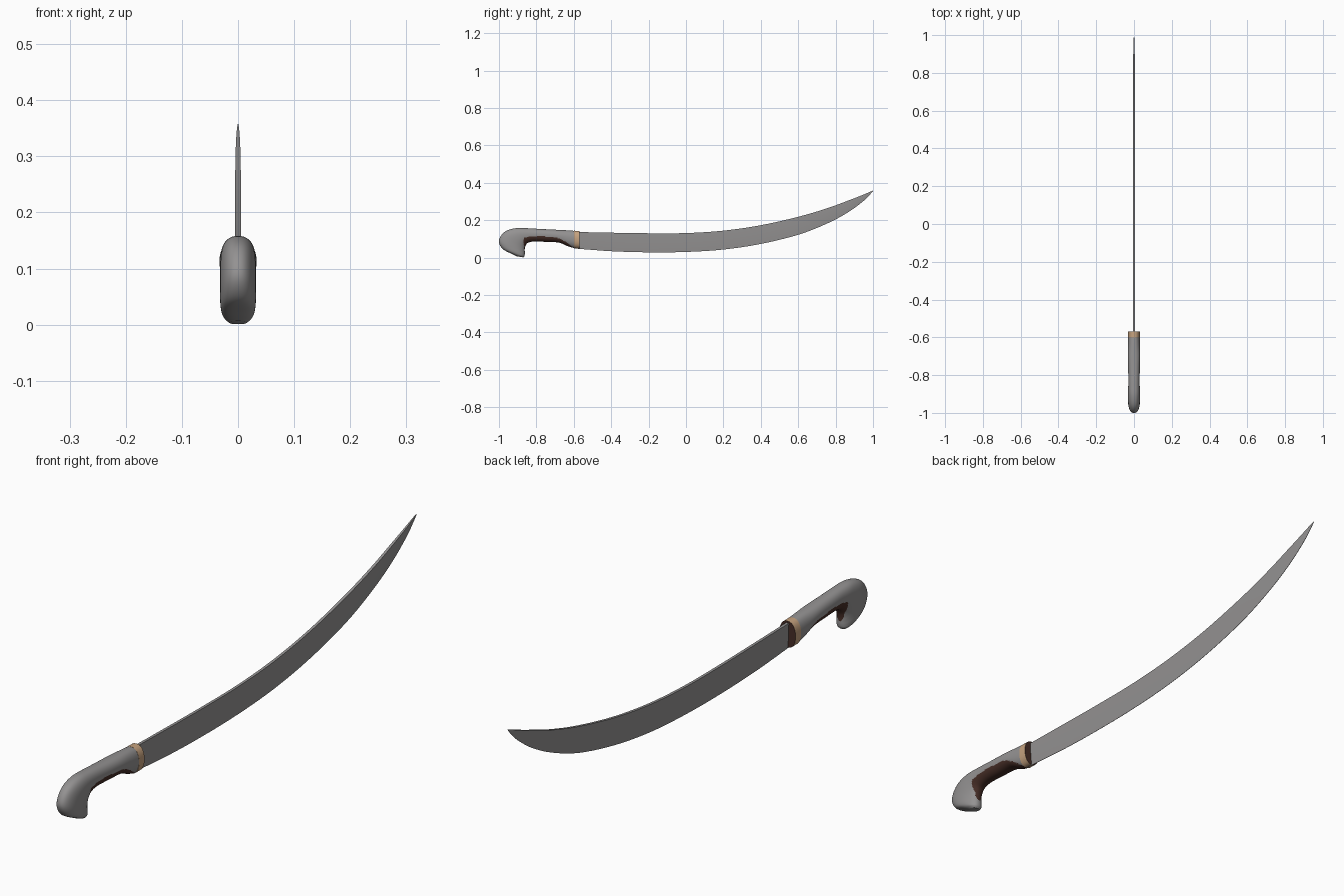
import bpy, bmesh, math

if "Cube" in bpy.data.objects:
    bpy.data.objects.remove(bpy.data.objects["Cube"])

def material(name, rgb):
    m = bpy.data.materials.new(name)
    m.diffuse_color = (*rgb, 1)
    m.use_nodes = True
    m.node_tree.nodes["Principled BSDF"].inputs["Base Color"].default_value = m.diffuse_color
    return m

GREY = material("steel grey", (0.295, 0.287, 0.287))
BROWN = material("dark brown", (0.062, 0.027, 0.02))
TAN = material("tan", (0.56, 0.36, 0.21))

def spline(pts, steps):
    """Catmull-Rom through tuples of any length."""
    out = []
    for i in range(len(pts) - 1):
        a, b, c, d = (pts[max(i - 1, 0)], pts[i], pts[i + 1], pts[min(i + 2, len(pts) - 1)])
        for s in range(steps):
            t = s / steps
            out.append(tuple(0.5 * (2 * q + (r - p) * t + (2 * p - 5 * q + 4 * r - u) * t * t
                             + (3 * q - p - 3 * r + u) * t ** 3) for p, q, r, u in zip(a, b, c, d)))
    return out + [pts[-1]]

def loft(name, rings, mats, rule=None, angle=40):
    """Skin closed rings, cap both ends; rule(segment, side) picks the material."""
    bm = bmesh.new()
    vs = [[bm.verts.new(p) for p in r] for r in rings]
    n = len(rings[0])
    for i in range(len(vs) - 1):
        for j in range(n):
            k = (j + 1) % n
            f = bm.faces.new((vs[i][j], vs[i][k], vs[i + 1][k], vs[i + 1][j]))
            f.material_index = rule(i, j) if rule else 0
    for i, r in ((-1, vs[0]), (len(vs), vs[-1])):
        f = bm.faces.new(r)
        f.material_index = rule(i, 0) if rule else 0
    bmesh.ops.recalc_face_normals(bm, faces=bm.faces)
    me = bpy.data.meshes.new(name)
    bm.to_mesh(me)
    bm.free()
    for m in mats:
        me.materials.append(m)
    ob = bpy.data.objects.new(name, me)
    bpy.context.collection.objects.link(ob)
    bpy.ops.object.select_all(action='DESELECT')
    ob.select_set(True)
    bpy.context.view_layer.objects.active = ob
    bpy.ops.object.shade_smooth_by_angle(angle=math.radians(angle))
    return ob

N = 64

def height(a):
    return 0.5 + 0.5 * math.copysign(abs(math.cos(a)) ** 0.92, math.cos(a))

def oval(ty, tz, by, bz, w):
    """Squarish oval standing between a top and a bottom point."""
    ring = []
    for j in range(N):
        a = 2 * math.pi * j / N
        s, h = math.sin(a), height(a)
        x = w * math.copysign(abs(s) ** 0.85, s)
        ring.append((x, by + (ty - by) * h, bz + (tz - bz) * h))
    return ring

# Blade: thick spine tapering to a sharp lower edge (y, spine z, edge z, half thickness)
blade = spline([(-0.60, 0.137, 0.049, 0.005), (-0.4, 0.133, 0.034, 0.005), (-0.2, 0.13, 0.028, 0.005),
                (0.0, 0.131, 0.03, 0.005), (0.2, 0.144, 0.043, 0.005), (0.4, 0.173, 0.073, 0.005),
                (0.6, 0.218, 0.122, 0.005), (0.75, 0.262, 0.18, 0.005), (0.86, 0.302, 0.238, 0.0045),
                (0.94, 0.333, 0.295, 0.0032), (0.98, 0.350, 0.333, 0.0018), (1.0, 0.358, 0.356, 0.0004)], 5)
loft("blade", [[(-t, y, s), (t, y, s), (t * 0.9, y, s + (e - s) * 0.5), (0.0006, y, e),
                (-0.0006, y, e), (-t * 0.9, y, s + (e - s) * 0.5)] for y, s, e, t in blade], [GREY], angle=30)

# Grip: top y, top z, bottom y, bottom z, half width, brown share from below
grip = spline([(-0.598, 0.143, -0.598, 0.051, 0.031, 0.0), (-0.64, 0.146, -0.63, 0.06, 0.032, 0.2),
               (-0.70, 0.149, -0.68, 0.08, 0.033, 0.37), (-0.78, 0.153, -0.75, 0.084, 0.031, 0.42),
               (-0.85, 0.157, -0.81, 0.086, 0.030, 0.38), (-0.91, 0.157, -0.845, 0.079, 0.031, 0.3),
               (-0.96, 0.143, -0.858, 0.063, 0.032, 0.07), (-0.99, 0.116, -0.862, 0.046, 0.032, 0.03),
               (-1.0, 0.082, -0.862, 0.031, 0.032, 0.0), (-0.98, 0.046, -0.862, 0.018, 0.031, 0.0),
               (-0.935, 0.021, -0.864, 0.008, 0.026, 0.0), (-0.905, 0.007, -0.870, 0.001, 0.016, 0.0)], 6)

def grip_colour(i, j):
    if not 0 <= i < len(grip) - 1:
        return 0
    return 1 if height(2 * math.pi * (j + 0.5) / N) < grip[i][5] else 0

loft("grip", [oval(*g[:5]) for g in grip], [GREY, BROWN], grip_colour, 50)

# Collar: tan band with a dark brown face where the blade enters
collar = [(-0.60, 0.1435, -0.60, 0.0500, 0.0318), (-0.569, 0.143, -0.569, 0.0495, 0.0315)]
loft("collar", [oval(*c) for c in collar], [TAN, BROWN], lambda i, j: 1 if i == len(collar) else 0)
